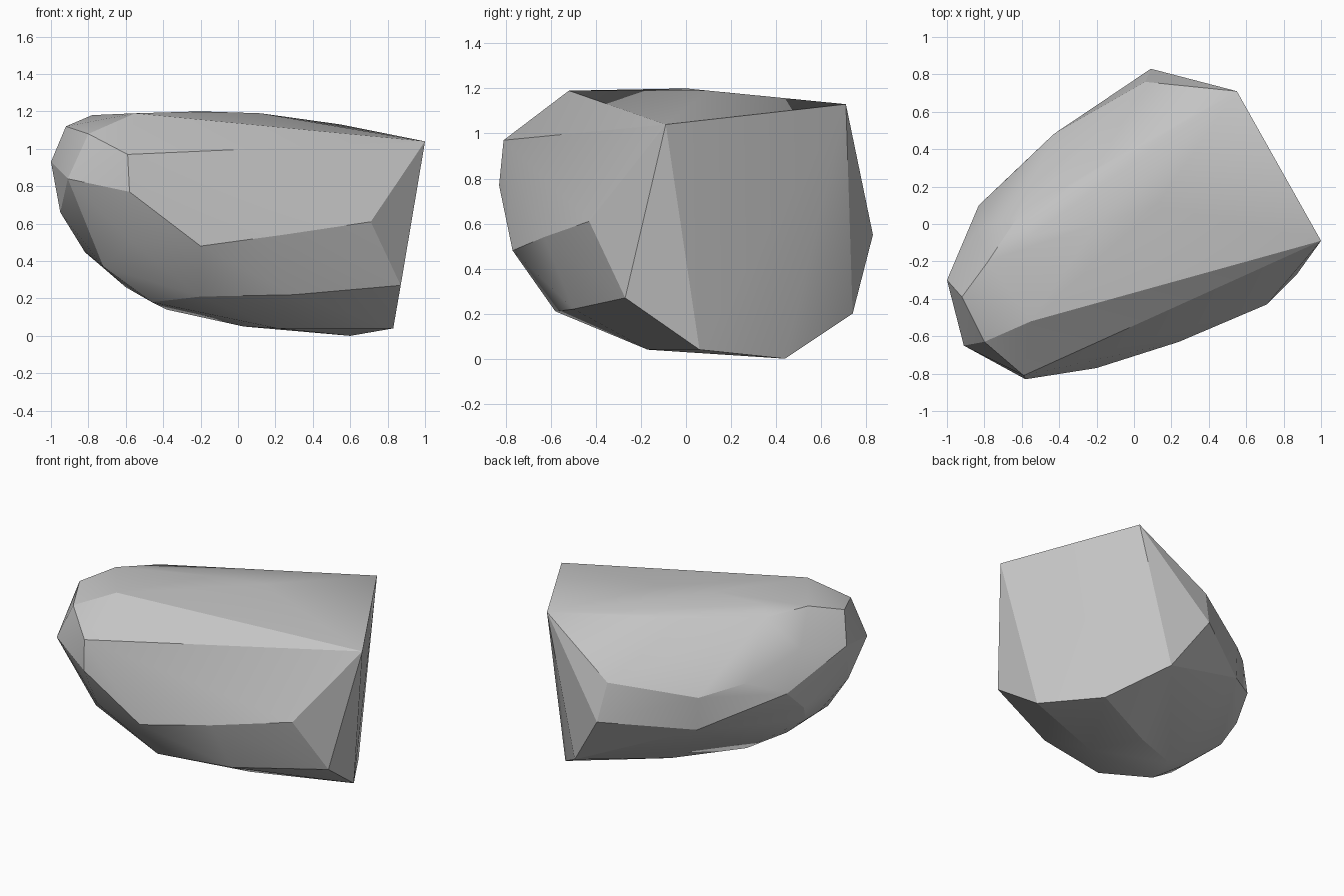
import bpy
import bmesh
import math

default_cube = bpy.data.objects.get("Cube")
if default_cube:
    bpy.data.objects.remove(default_cube, do_unlink=True)


def flat_material(name, value):
    """Plain matte grey material."""
    material = bpy.data.materials.new(name)
    material.use_nodes = True
    colour = (value, value, value, 1)
    material.diffuse_color = colour
    shader = next(node for node in material.node_tree.nodes if node.type == "BSDF_PRINCIPLED")
    shader.inputs["Base Color"].default_value = colour
    shader.inputs["Roughness"].default_value = 0.9
    return material


# Corner points of the chunk, grouped by region
broken_end = [
    (1, -.09, 1.04), (.55, .71, 1.13), (.87, -.27, .27),
    (.83, .06, .04), (.6, .44, 0), (.32, .74, .2), (.09, .83, .55),
]
front_flank = [
    (.71, -.43, .61), (.24, -.63, .54), (-.2, -.77, .48),
    (-.58, -.83, .77), (-.59, -.81, .97), (-.57, -.7, .5),
]
underside = [
    (.3, -.5, .22), (-.2, -.58, .21), (.21, -.17, .04), (.03, .12, .05),
    (-.38, -.11, .14), (-.6, -.23, .26), (-.46, -.37, .18), (-.72, -.5, .37),
]
rounded_end = [
    (-.91, -.65, .84), (-.8, -.63, 1.08), (-.92, -.39, 1.12), (-1, -.3, .93),
    (-.82, -.26, .45), (-.81, -.13, .44), (-.95, -.39, .66), (-.86, -.04, .57),
]
back_flank = [
    (-.42, .48, .5), (-.43, .48, .72), (.06, .76, .8), (-.65, .27, .8),
    (-.83, .1, .71), (-.84, -.03, .97),
]
crown = [
    (-.78, -.2, 1.18), (-.55, -.52, 1.19), (-.55, -.06, 1.18),
    (-.62, .04, 1.15), (-.2, .3, 1.13), (.2, .5, 1.14),
    (-.2, 0, 1.2), (.12, .1, 1.19),
]


def build_hull(name, regions, material):
    """Wrap a convex skin around all corner points."""
    shell = bmesh.new()
    for region in regions:
        for corner in region:
            shell.verts.new(corner)
    result = bmesh.ops.convex_hull(shell, input=shell.verts[:])
    loose = {item for key in ("geom_interior", "geom_unused") for item in result[key]
             if isinstance(item, bmesh.types.BMVert)}
    bmesh.ops.delete(shell, geom=list(loose), context="VERTS")
    bmesh.ops.dissolve_limit(shell, angle_limit=math.radians(1),
                             verts=shell.verts[:], edges=shell.edges[:])
    bmesh.ops.recalc_face_normals(shell, faces=shell.faces[:])
    mesh = bpy.data.meshes.new(name)
    shell.to_mesh(mesh)
    shell.free()
    mesh.materials.append(material)
    chunk = bpy.data.objects.new(name, mesh)
    bpy.context.collection.objects.link(chunk)
    return chunk


# Stone chunk, soft on the rounded end and sharp at the broken end
stone = build_hull(
    "rock",
    [broken_end, front_flank, underside, rounded_end, back_flank, crown],
    flat_material("stone grey", 0.55),
)
bpy.ops.object.select_all(action="DESELECT")
stone.select_set(True)
bpy.context.view_layer.objects.active = stone
bpy.ops.object.shade_smooth_by_angle(angle=math.radians(20))
